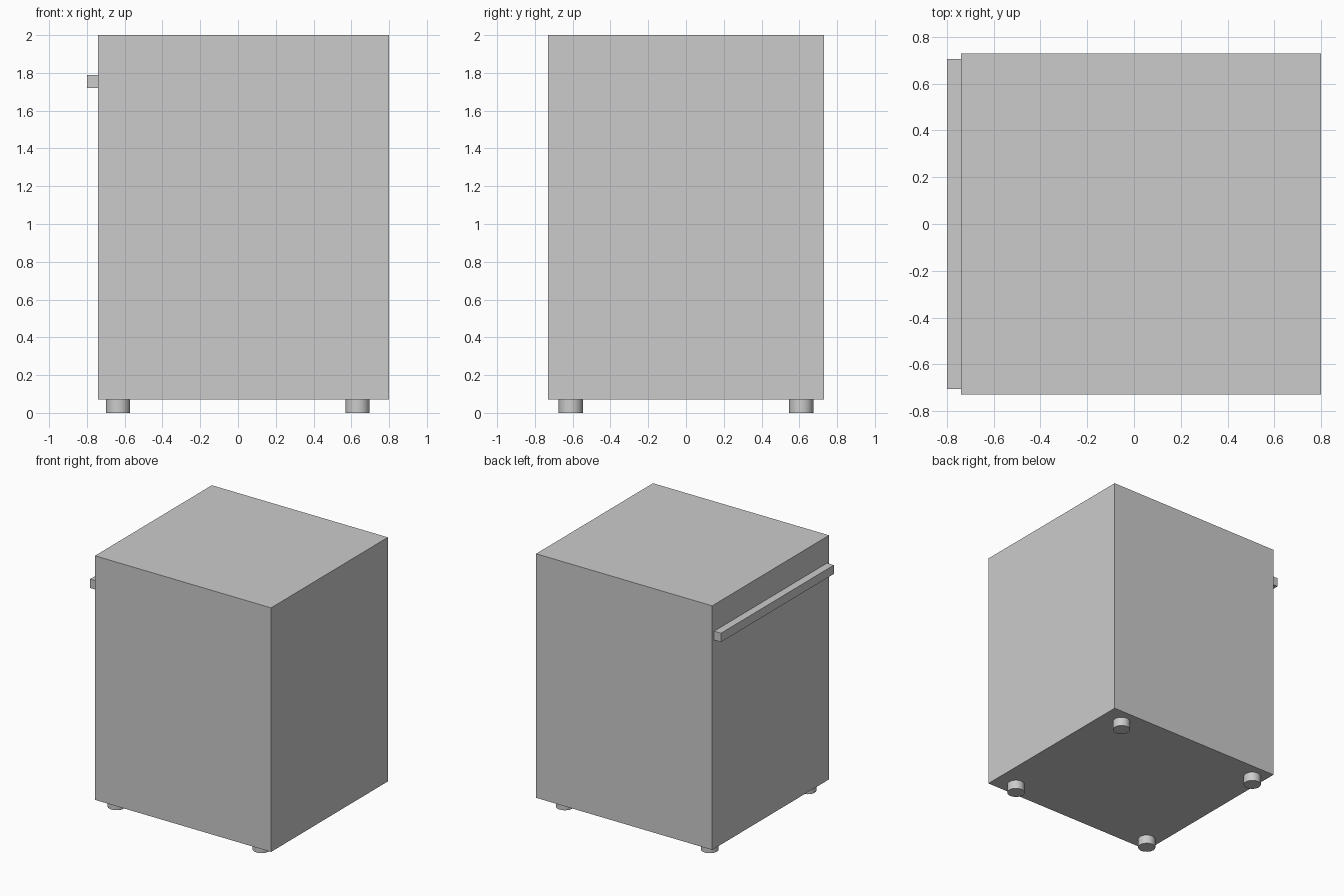
import bpy

default = bpy.data.objects.get("Cube")
if default:
    bpy.data.objects.remove(default, do_unlink=True)

# One plain grey for the whole cabinet
grey = bpy.data.materials.new("light grey")
grey.use_nodes = True
colour = (0.6, 0.6, 0.6, 1)
grey.diffuse_color = colour
grey.node_tree.nodes["Principled BSDF"].inputs["Base Color"].default_value = colour


def finish(name):
    obj = bpy.context.object
    obj.name = name
    obj.data.materials.append(grey)
    return obj


def box(name, low, high):
    centre = [(a + b) / 2 for a, b in zip(low, high)]
    bpy.ops.mesh.primitive_cube_add(size=1, location=centre)
    obj = finish(name)
    obj.scale = [b - a for a, b in zip(low, high)]
    bpy.ops.object.transform_apply(location=False, rotation=False, scale=True)
    return obj


# Cabinet body and the long door handle on its side
BASE = 0.07
box("cabinet_body", (-0.74, -0.73, BASE), (0.8, 0.73, 2))
box("door_handle", (-0.8, -0.705, 1.72), (-0.74, 0.705, 1.79))

# Four short round feet
for side, x in (("right", -0.635), ("left", 0.633)):
    for end, y in (("front", -0.61), ("back", 0.61)):
        bpy.ops.mesh.primitive_cylinder_add(
            vertices=32, radius=0.064, depth=BASE, location=(x, y, BASE / 2))
        finish(f"{end}_{side}_foot")
        bpy.ops.object.shade_smooth_by_angle()
